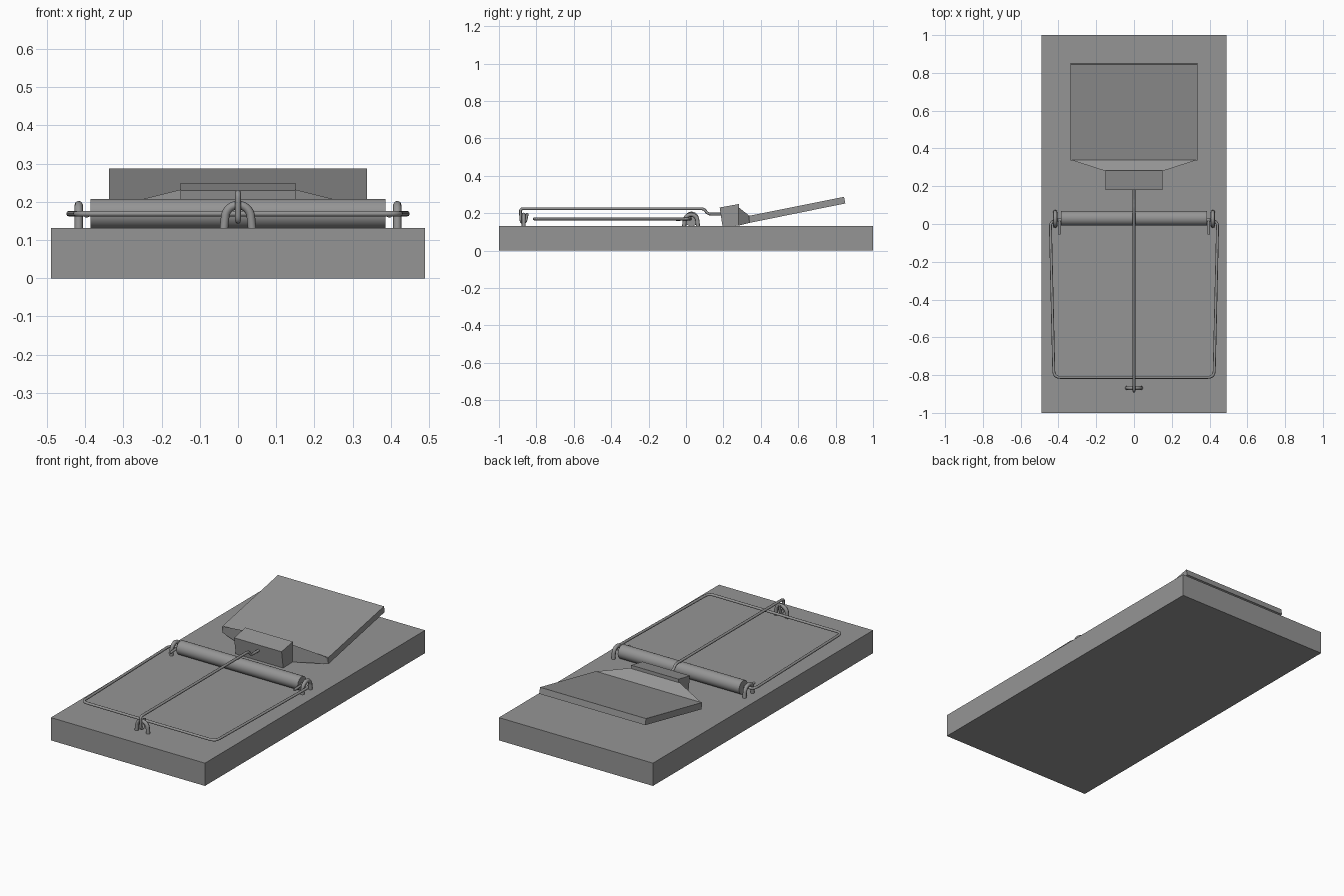
import bpy, bmesh, math
from mathutils import Vector

cube = bpy.data.objects.get("Cube")
if cube:
    bpy.data.objects.remove(cube, do_unlink=True)

grey = bpy.data.materials.new("plain_grey")
grey.use_nodes = True
GREY = (0.3, 0.3, 0.3, 1)
grey.diffuse_color = GREY
grey.node_tree.nodes["Principled BSDF"].inputs["Base Color"].default_value = GREY


def add_mesh(name, bm):
    bmesh.ops.recalc_face_normals(bm, faces=bm.faces)
    mesh = bpy.data.meshes.new(name)
    bm.to_mesh(mesh)
    bm.free()
    mesh.materials.append(grey)
    obj = bpy.data.objects.new(name, mesh)
    bpy.context.collection.objects.link(obj)
    return obj


def prism(name, profile, widths):
    """Solid from a (y, z) profile; each point has its own half width in x."""
    bm = bmesh.new()
    sides = [[bm.verts.new((s * w, y, z)) for (y, z), w in zip(profile, widths)]
             for s in (-1, 1)]
    for ring in sides:
        bm.faces.new(ring)
    n = len(profile)
    for i in range(n):
        j = (i + 1) % n
        bm.faces.new((sides[0][i], sides[0][j], sides[1][j], sides[1][i]))
    return add_mesh(name, bm)


def rounded(points, radius, steps=5):
    """Replace the inner corners of a path with small curves."""
    pts = [Vector(p) for p in points]
    path = [pts[0]]
    for a, b, c in zip(pts, pts[1:], pts[2:]):
        p = b + (a - b).normalized() * min(radius, (a - b).length * 0.49)
        q = b + (c - b).normalized() * min(radius, (c - b).length * 0.49)
        for i in range(steps + 1):
            t = i / steps
            path.append(p * (1 - t) ** 2 + b * 2 * t * (1 - t) + q * t * t)
    return path + [pts[-1]]


def wire(name, points, thickness, bend):
    path = rounded(points, bend)
    curve = bpy.data.curves.new(name, "CURVE")
    curve.dimensions = "3D"
    curve.bevel_depth = thickness
    curve.bevel_resolution = 2
    curve.use_fill_caps = True
    spline = curve.splines.new("POLY")
    spline.points.add(len(path) - 1)
    for point, co in zip(spline.points, path):
        point.co = (*co, 1)
    spline.use_smooth = True
    curve.materials.append(grey)
    obj = bpy.data.objects.new(name, curve)
    bpy.context.collection.objects.link(obj)
    return obj


def staple(name, centre, across, half, thickness):
    """Arch-shaped staple standing on the board."""
    c = Vector(centre)
    up = Vector((0, 0, 1))
    path = [c - across * half]
    for i in range(13):
        a = math.pi * i / 12
        path.append(c + up * 0.03 - across * half * math.cos(a) * 0.92
                    + up * 0.034 * math.sin(a))
    path.append(c + across * half)
    return wire(name, path, thickness, 0.004)


# Base board
prism("base_board", [(-1, 0), (1, 0), (1, 0.131), (-1, 0.131)], [0.49] * 4)

# Tilted pedal: block, flared neck and plate
prism("pedal_block", [(0.195, 0.131), (0.283, 0.133), (0.283, 0.249), (0.18, 0.23)],
      [0.151] * 4)
prism("pedal_neck", [(0.28, 0.133), (0.34, 0.148), (0.34, 0.185), (0.28, 0.232)],
      [0.151, 0.337, 0.337, 0.151])
prism("pedal_plate", [(0.34, 0.148), (0.852, 0.252), (0.845, 0.287), (0.335, 0.185)],
      [0.337] * 4)

# Spring roller
bpy.ops.mesh.primitive_cylinder_add(vertices=32, radius=0.039, depth=0.772,
                                    location=(0, 0.03, 0.169),
                                    rotation=(0, math.pi / 2, 0))
roller = bpy.context.object
roller.name = "spring_roller"
roller.data.materials.append(grey)
bpy.ops.object.shade_smooth_by_angle(angle=math.radians(40))

# Square snap bar, with both ends turned into the roller
half_bar = [(0.37, 0.025, 0.169), (0.442, 0.015, 0.169), (0.442, -0.03, 0.169),
            (0.424, -0.812, 0.169)]
wire("snap_bar", half_bar + [(-x, y, z) for x, y, z in reversed(half_bar)], 0.0075, 0.035)

# Staples and spring ends on both sides
for side, s in (("left", 1), ("right", -1)):
    staple(side + "_staple", (s * 0.417, 0.027, 0.128), Vector((0, 1, 0)), 0.037, 0.011)
    wire(side + "_spring_end", [(s * 0.375, 0.025, 0.169), (s * 0.396, 0.02, 0.169),
                                (s * 0.396, -0.055, 0.165)], 0.007, 0.012)

# Front staple
staple("front_staple", (0, -0.868, 0.128), Vector((1, 0, 0)), 0.037, 0.011)

# Holding arm, hooked around the front staple
wire("holding_arm", [(0, 0.2, 0.195), (0, 0.118, 0.195), (0, 0.095, 0.224),
                     (0, -0.886, 0.224), (0, -0.882, 0.15), (0, -0.858, 0.15),
                     (0, -0.848, 0.2)], 0.0075, 0.016)
